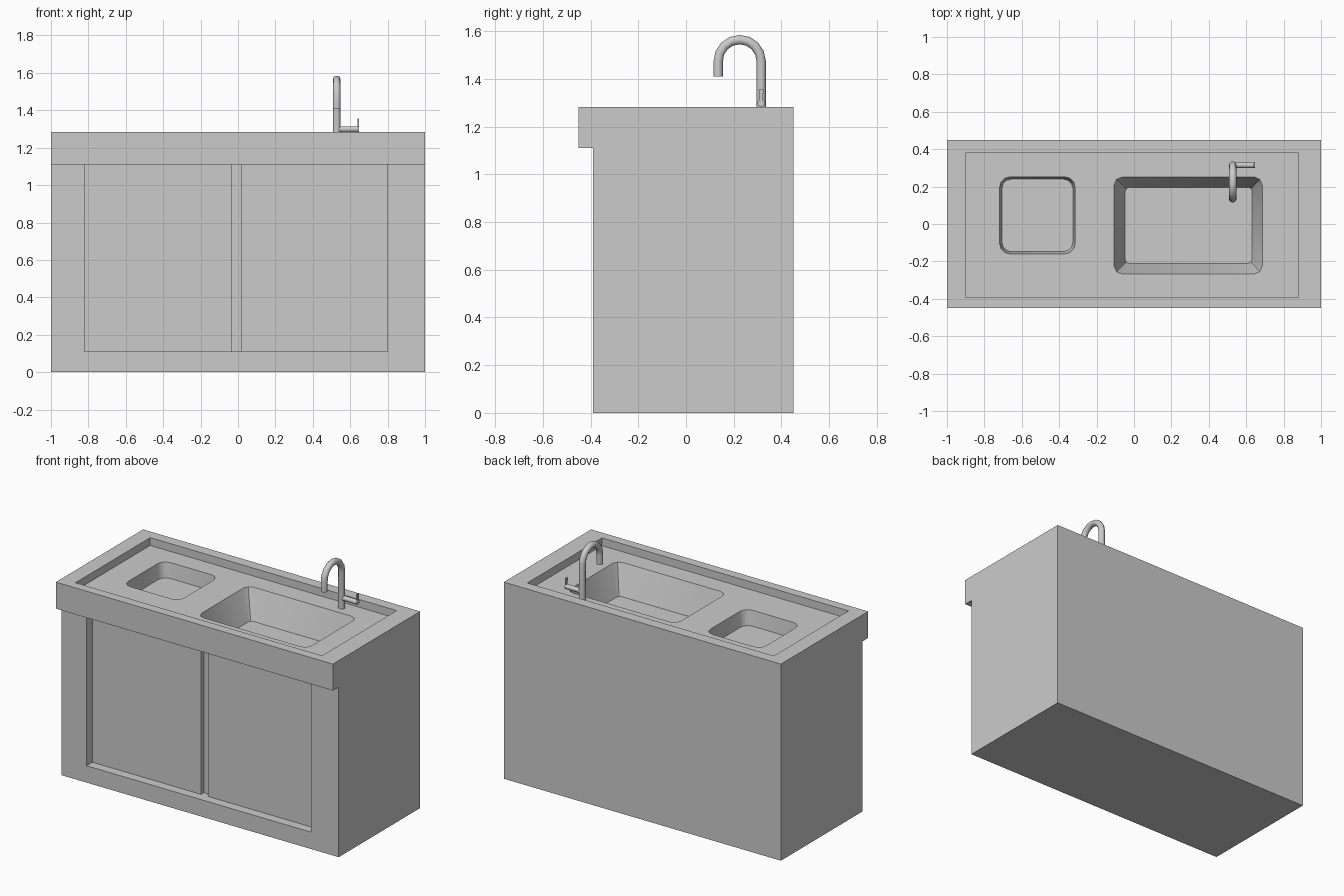
import bpy
import bmesh
from math import sin, cos, pi

if "Cube" in bpy.data.objects:
    bpy.data.objects.remove(bpy.data.objects["Cube"])

FLOOR = 1.232   # height of the sunken worktop


def loft(name, rings):
    """Closed solid through a list of equal-length point rings."""
    bm = bmesh.new()
    vs = [[bm.verts.new(p) for p in ring] for ring in rings]
    n = len(rings[0])
    for a, b in zip(vs, vs[1:]):
        for i in range(n):
            j = (i + 1) % n
            bm.faces.new((a[i], a[j], b[j], b[i]))
    bm.faces.new(vs[0])
    bm.faces.new(vs[-1])
    bmesh.ops.recalc_face_normals(bm, faces=bm.faces)
    mesh = bpy.data.meshes.new(name)
    bm.to_mesh(mesh)
    bm.free()
    obj = bpy.data.objects.new(name, mesh)
    bpy.context.collection.objects.link(obj)
    return obj


def rounded_rect(x0, x1, y0, y1, z, r=0.0, seg=0):
    """Ring of points; seg=0 gives square corners."""
    if seg == 0:
        return [(x0, y0, z), (x1, y0, z), (x1, y1, z), (x0, y1, z)]
    pts = []
    corners = [(x1 - r, y1 - r), (x0 + r, y1 - r), (x0 + r, y0 + r), (x1 - r, y0 + r)]
    for q, (cx, cy) in enumerate(corners):
        for i in range(seg + 1):
            a = (q + i / seg) * pi / 2
            pts.append((cx + r * cos(a), cy + r * sin(a), z))
    return pts


def box(name, x0, x1, y0, y1, z0, z1):
    return loft(name, [rounded_rect(x0, x1, y0, y1, z) for z in (z0, z1)])


def activate(obj):
    bpy.ops.object.select_all(action='DESELECT')
    obj.select_set(True)
    bpy.context.view_layer.objects.active = obj


def smooth(obj):
    activate(obj)
    bpy.ops.object.shade_smooth_by_angle(angle=0.7)


def cut(target, cutter):
    cutter.hide_render = True
    mod = target.modifiers.new("cut", 'BOOLEAN')
    mod.operation = 'DIFFERENCE'
    mod.solver = 'EXACT'
    mod.object = cutter
    activate(target)
    bpy.ops.object.modifier_apply(modifier=mod.name)
    bpy.data.objects.remove(cutter)


# Cabinet body with overhanging front edge, a profile extruded along x
profile = [(-0.39, 0), (0.45, 0), (0.45, 1.283), (-0.45, 1.283), (-0.45, 1.11), (-0.39, 1.11)]
body = loft("sink_cabinet", [[(x, y, z) for y, z in profile] for x in (-1, 1)])

# Sunken worktop
cut(body, box("worktop_cutter", -0.90, 0.88, -0.39, 0.38, FLOOR, 1.4))

# Small shallow basin
cut(body, loft("small_basin_cutter", [
    rounded_rect(-0.718, -0.315, -0.16, 0.252, 1.30, 0.055, 3),
    rounded_rect(-0.718, -0.315, -0.16, 0.252, FLOOR, 0.055, 3),
    rounded_rect(-0.706, -0.327, -0.148, 0.24, 1.135, 0.05, 3)]))

# Large deep basin with sloping walls
cut(body, loft("large_basin_cutter", [
    rounded_rect(-0.107, 0.686, -0.268, 0.252, 1.30, 0.045, 2),
    rounded_rect(-0.107, 0.686, -0.268, 0.252, FLOOR, 0.045, 2),
    rounded_rect(-0.047, 0.632, -0.21, 0.196, 1.04, 0.02, 2)]))

# Door recess, then the groove between the two doors
cut(body, box("door_cutter", -0.82, 0.80, -0.42, -0.33, 0.11, 1.11))
cut(body, box("groove_cutter", -0.035, 0.015, -0.40, -0.30, 0.11, 1.11))
smooth(body)


def tube(name, points, radius):
    curve = bpy.data.curves.new(name, 'CURVE')
    curve.dimensions = '3D'
    curve.bevel_depth = radius
    curve.bevel_resolution = 3
    curve.use_fill_caps = True
    spline = curve.splines.new('POLY')
    spline.points.add(len(points) - 1)
    for p, co in zip(spline.points, points):
        p.co = (*co, 1)
    obj = bpy.data.objects.new(name, curve)
    bpy.context.collection.objects.link(obj)
    activate(obj)
    bpy.ops.object.convert(target='MESH')
    obj = bpy.context.object
    smooth(obj)
    return obj


# Swan-neck tap
TX, TY = 0.528, 0.315
arc = [(TX, 0.225 + 0.09 * cos(i * pi / 8), 1.475 + 0.09 * sin(i * pi / 8)) for i in range(9)]
tube("tap_spout", [(TX, TY, FLOOR - 0.005)] + arc + [(TX, 0.135, 1.41)], 0.0205)

# Side handle and its upright tapered lever
tube("tap_handle", [(TX, TY, 1.299), (0.646, TY, 1.299)], 0.016)
loft("tap_lever", [
    rounded_rect(0.639, 0.647, TY - w, TY + w, z)
    for z, w in ((1.295, 0.006), (1.32, 0.007), (1.355, 0.010))])
